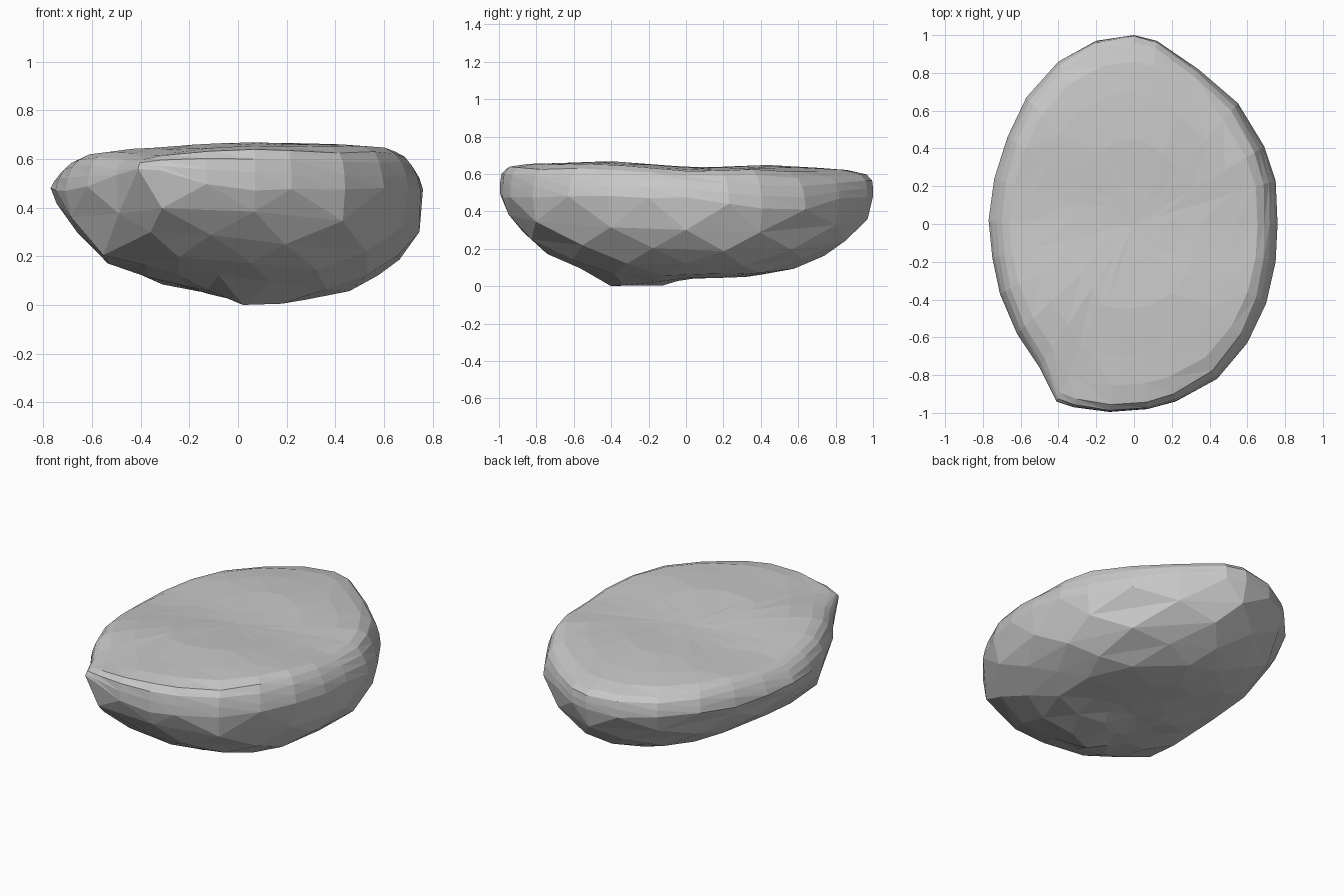
import bpy, bmesh, math, random

random.seed(4)
if "Cube" in bpy.data.objects:
    bpy.data.objects.remove(bpy.data.objects["Cube"], do_unlink=True)

# Plan outline of the boulder, clockwise from the back tip
OUTLINE = [(0, 1), (.12, .97), (.34, .82), (.55, .64), (.69, .41), (.75, .23), (.76, 0),
           (.75, -.2), (.7, -.42), (.6, -.63), (.44, -.82), (.22, -.94), (.07, -.98),
           (-.13, -.995), (-.32, -.97), (-.41, -.94), (-.5, -.76), (-.62, -.58),
           (-.71, -.37), (-.75, -.18), (-.77, .02), (-.74, .24), (-.67, .46),
           (-.57, .67), (-.4, .86), (-.2, .97)]
N = len(OUTLINE)
HALF = N // 2


def bump(x, y, cx, cy, spread):
    return math.exp(-((x - cx) ** 2 + (y - cy) ** 2) / spread)


def top_height(x, y):
    """Rolling upper surface, worn at the back left and the front right corner."""
    roll = .01 * math.cos(7 * (y + .4)) - .02 * y - .08 * (x - .12) ** 2
    worn = .035 * bump(x, y, .5, .72, .07) + .035 * bump(x, y, -.45, -.92, .06)
    return .648 + roll - worn


def belt_height(x, y):
    """Widest line: high at the front right corner, low at the back left."""
    return .475 + .085 * bump(x, y, -.41, -.94, .08) - .08 * bump(x, y, .64, .53, .1)


def under_height(x, y, base, tilt):
    """Underside with a keel towards the front and a full front right quarter."""
    front_lift = .05 * max(0, -y - .5)
    swell = (.06 * bump(x, y, .1, -.28, .04) + .1 * bump(x, y, -.58, -.5, .05)
             + .035 * bump(x, y, .62, .55, .08))
    return max(.005, base - tilt * x + front_lift - swell)


def wobble(amount):
    return random.uniform(-amount, amount)


bm = bmesh.new()


def skin(a, b):
    """Triangles between two rings of equal count."""
    for i in range(len(a)):
        j = (i + 1) % len(a)
        bm.faces.new((a[i], a[j], b[i]))
        bm.faces.new((a[j], b[j], b[i]))


def cap(ring, z):
    """Fan closing a ring at the centre."""
    centre = bm.verts.new((0, 0, z))
    for i in range(len(ring)):
        bm.faces.new((ring[i], ring[(i + 1) % len(ring)], centre))


# Flat top: dense rings
rings = []
for scale in (.2, .45, .7, .86):
    ring = []
    for px, py in OUTLINE:
        x, y = px * scale, py * scale
        ring.append(bm.verts.new((x, y, top_height(x, y) + wobble(.0015))))
    rings.append(ring)

# Rounded rim, steeper at the ends than at the sides
for scale, end, side, rise in ((.93, .035, .03, .88), (.965, .03, .025, .65),
                               (.99, .01, .012, .34)):
    ring = []
    for px, py in OUTLINE:
        s = scale + end * abs(py) - side * abs(px)
        x, y = px * s, py * s
        low = belt_height(px, py)
        z = low + (top_height(x, y) - low) * rise
        ring.append(bm.verts.new((x, y, z + wobble(.004))))
    rings.append(ring)

# Widest belt
belt = [bm.verts.new((x, y, belt_height(x, y) + wobble(.01))) for x, y in OUTLINE]
rings.append(belt)
for a, b in zip(rings, rings[1:]):
    skin(a, b)
cap(rings[0], top_height(0, 0))

# Chipped underside: coarse rings, each staggered by half a step
lower = []
for k, (scale, base, tilt) in enumerate(((.97, .36, .07), (.88, .255, .08), (.75, .17, .08),
                                         (.6, .105, .09), (.4, .065, .08), (.2, .05, .08))):
    ring = []
    for i in range(HALF):
        px, py = OUTLINE[(2 * i + k) % N]
        s = scale + wobble(.012)
        x, y = px * s, py * s
        z = under_height(x, y, base + wobble(.008), tilt)
        ring.append(bm.verts.new((x, y, z)))
    lower.append(ring)
for i in range(HALF):
    j = (i + 1) % HALF
    a, b, c = (belt[(2 * i + d) % N] for d in range(3))
    bm.faces.new((a, b, lower[0][i]))
    bm.faces.new((b, lower[0][j], lower[0][i]))
    bm.faces.new((b, c, lower[0][j]))
for up, low in zip(lower, lower[1:]):
    skin(up, low)
cap(lower[-1], .045)

# Keel point resting on the ground
keel = min(lower[4], key=lambda v: (v.co.x - .02) ** 2 + (v.co.y + .4) ** 2)
keel.co = (.02, -.4, 0)

bmesh.ops.recalc_face_normals(bm, faces=bm.faces)
mesh = bpy.data.meshes.new("boulder")
bm.to_mesh(mesh)
bm.free()
boulder = bpy.data.objects.new("boulder", mesh)
bpy.context.collection.objects.link(boulder)

# Plain stone colour
stone = bpy.data.materials.new("grey stone")
stone.use_nodes = True
colour = (.58, .58, .58, 1)
stone.diffuse_color = colour
stone.node_tree.nodes["Principled BSDF"].inputs["Base Color"].default_value = colour
mesh.materials.append(stone)
